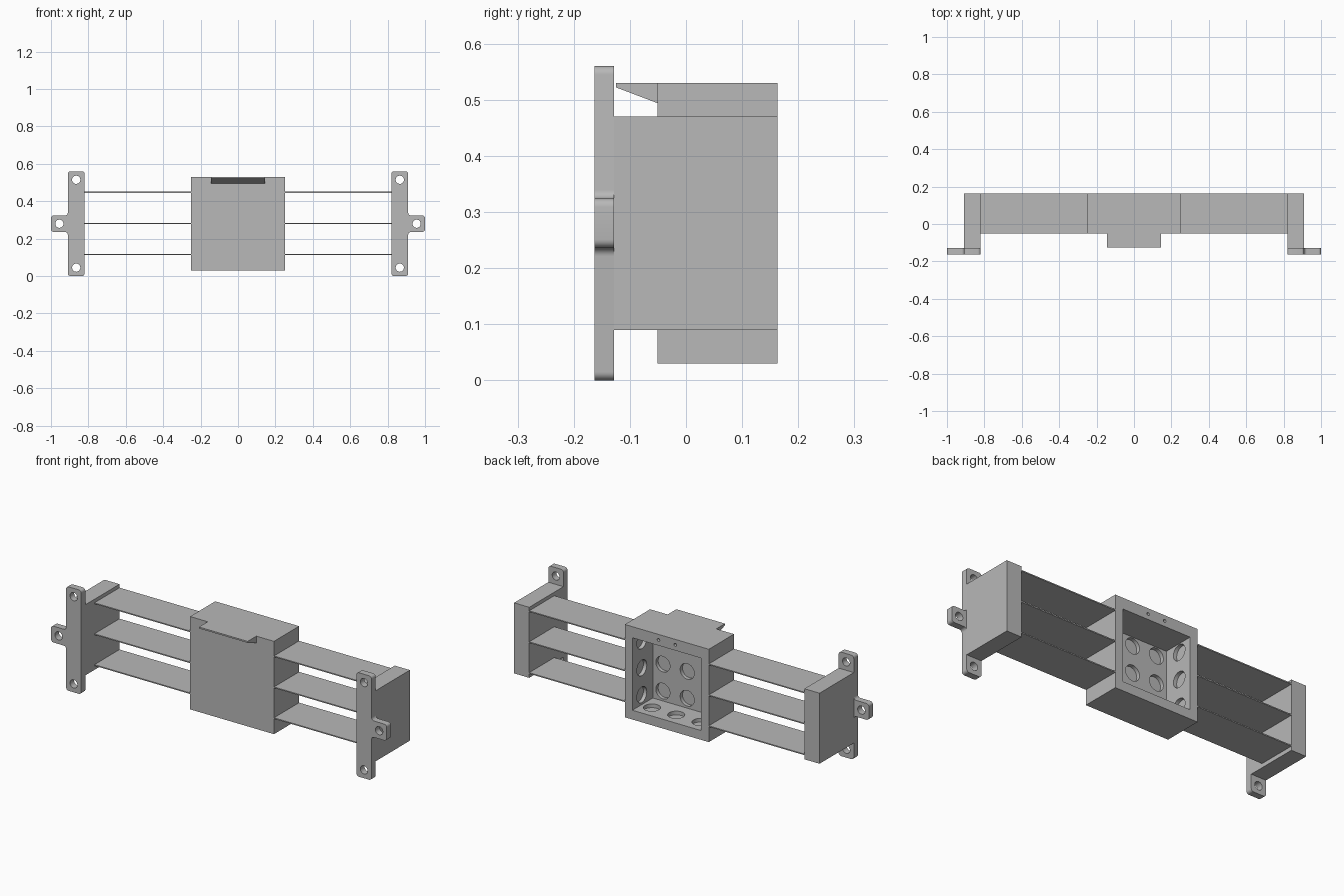
import bpy, bmesh, math
from mathutils import Matrix, Vector

if "Cube" in bpy.data.objects:
    bpy.data.objects.remove(bpy.data.objects["Cube"])

grey = bpy.data.materials.new("plain grey")
grey.diffuse_color = (0.48, 0.48, 0.48, 1)
grey.use_nodes = True
grey.node_tree.nodes["Principled BSDF"].inputs["Base Color"].default_value = grey.diffuse_color


def finish(name, bm):
    bmesh.ops.recalc_face_normals(bm, faces=bm.faces)
    me = bpy.data.meshes.new(name)
    bm.to_mesh(me)
    bm.free()
    ob = bpy.data.objects.new(name, me)
    bpy.context.collection.objects.link(ob)
    me.materials.append(grey)
    return ob


def box(name, x0, x1, y0, y1, z0, z1):
    bm = bmesh.new()
    m = Matrix.Translation(((x0 + x1) / 2, (y0 + y1) / 2, (z0 + z1) / 2))
    bmesh.ops.create_cube(bm, size=1, matrix=m @ Matrix.Diagonal((x1 - x0, y1 - y0, z1 - z0, 1)))
    return finish(name, bm)


def extrude(name, points, direction):
    bm = bmesh.new()
    face = bm.faces.new([bm.verts.new(p) for p in points])
    res = bmesh.ops.extrude_face_region(bm, geom=[face], use_keep_orig=True)
    verts = [v for v in res["geom"] if isinstance(v, bmesh.types.BMVert)]
    bmesh.ops.translate(bm, verts=verts, vec=direction)
    return finish(name, bm)


def cylinders(name, items):
    """Cutter made of (centre, axis, radius, length) cylinders."""
    bm = bmesh.new()
    for centre, axis, r, length in items:
        rot = Vector((0, 0, 1)).rotation_difference(Vector(axis)).to_matrix().to_4x4()
        bmesh.ops.create_cone(bm, cap_ends=True, segments=32, radius1=r, radius2=r,
                              depth=length, matrix=Matrix.Translation(centre) @ rot)
    return finish(name, bm)


def activate(ob):
    bpy.ops.object.select_all(action='DESELECT')
    ob.select_set(True)
    bpy.context.view_layer.objects.active = ob


def cut(ob, cutter):
    cutter.hide_render = True
    mod = ob.modifiers.new("cut", 'BOOLEAN')
    mod.operation, mod.solver, mod.object = 'DIFFERENCE', 'EXACT', cutter
    activate(ob)
    bpy.ops.object.modifier_apply(modifier=mod.name)
    bpy.data.objects.remove(cutter)


def smooth(ob):
    activate(ob)
    bpy.ops.object.shade_smooth_by_angle(angle=math.radians(30))


def rounded(corners, r, steps=6):
    """Round every right-angled corner of an outline."""
    out = []
    for i, c in enumerate(corners):
        p = Vector(c)
        a = (Vector(corners[i - 1]) - p).normalized()
        b = (Vector(corners[(i + 1) % len(corners)]) - p).normalized()
        for k in range(steps + 1):
            t = math.pi / 2 * k / steps
            out.append(p + r * (a + b) - r * (b * math.cos(t) + a * math.sin(t)))
    return out


BACK, FRONT = 0.163, -0.163

# End blocks with screw flanges, mirrored left and right
outline = [(0.82, 0), (0.91, 0), (0.91, 0.236), (1, 0.236),
           (1, 0.324), (0.91, 0.324), (0.91, 0.56), (0.82, 0.56)]
for s, side in ((-1, "left"), (1, "right")):
    xs = sorted((s * 0.82, s * 0.91))
    box(side + "_end_block", *xs, -0.128, BACK, 0.09, 0.47)
    flange = extrude(side + "_flange", [(s * p.x, FRONT, p.y) for p in rounded(outline, 0.015)],
                     (0, 0.035, 0))
    cut(flange, cylinders("screw_holes", [((s * x, -0.145, z), (0, 1, 0), 0.022, 0.1)
                                          for x, z in ((0.865, 0.515), (0.865, 0.045), (0.955, 0.28))]))
    smooth(flange)
    # Thin slats between the centre box and the end block
    for z, level in ((0.115, "lower"), (0.281, "middle"), (0.448, "upper")):
        xs = sorted((s * 0.25, s * 0.82))
        box(f"{side}_{level}_slat", *xs, -0.05, BACK, z - 0.003, z + 0.003)

# Centre box, open at the back
housing = box("centre_box", -0.25, 0.25, -0.051, BACK, 0.03, 0.53)
cut(housing, box("cavity", -0.205, 0.205, -0.01, 0.3, 0.08, 0.47))

# Round pockets in the cavity walls and two pin holes in the top rim
grid = (-0.145, 0, 0.145)
rows = [0.278 + g for g in grid]
pockets = [((x, -0.01, z), (0, 1, 0), 0.042, 0.04) for x in grid for z in rows]
pockets += [((s * 0.205, 0.083, z), (1, 0, 0), 0.042, 0.04) for s in (-1, 1) for z in rows]
pockets += [((x, 0.083, 0.08), (0, 0, 1), 0.042, 0.04) for x in grid]
pockets += [((x, BACK, 0.5), (0, 1, 0), 0.008, 0.1) for x in (-0.05, 0.05)]
cut(housing, cylinders("pockets", pockets))
smooth(housing)

# Wedge-shaped lip at the top front
extrude("front_lip", [(-0.145, -0.051, 0.53), (-0.145, -0.125, 0.53),
                      (-0.145, -0.125, 0.522), (-0.145, -0.051, 0.494)], (0.29, 0, 0))
